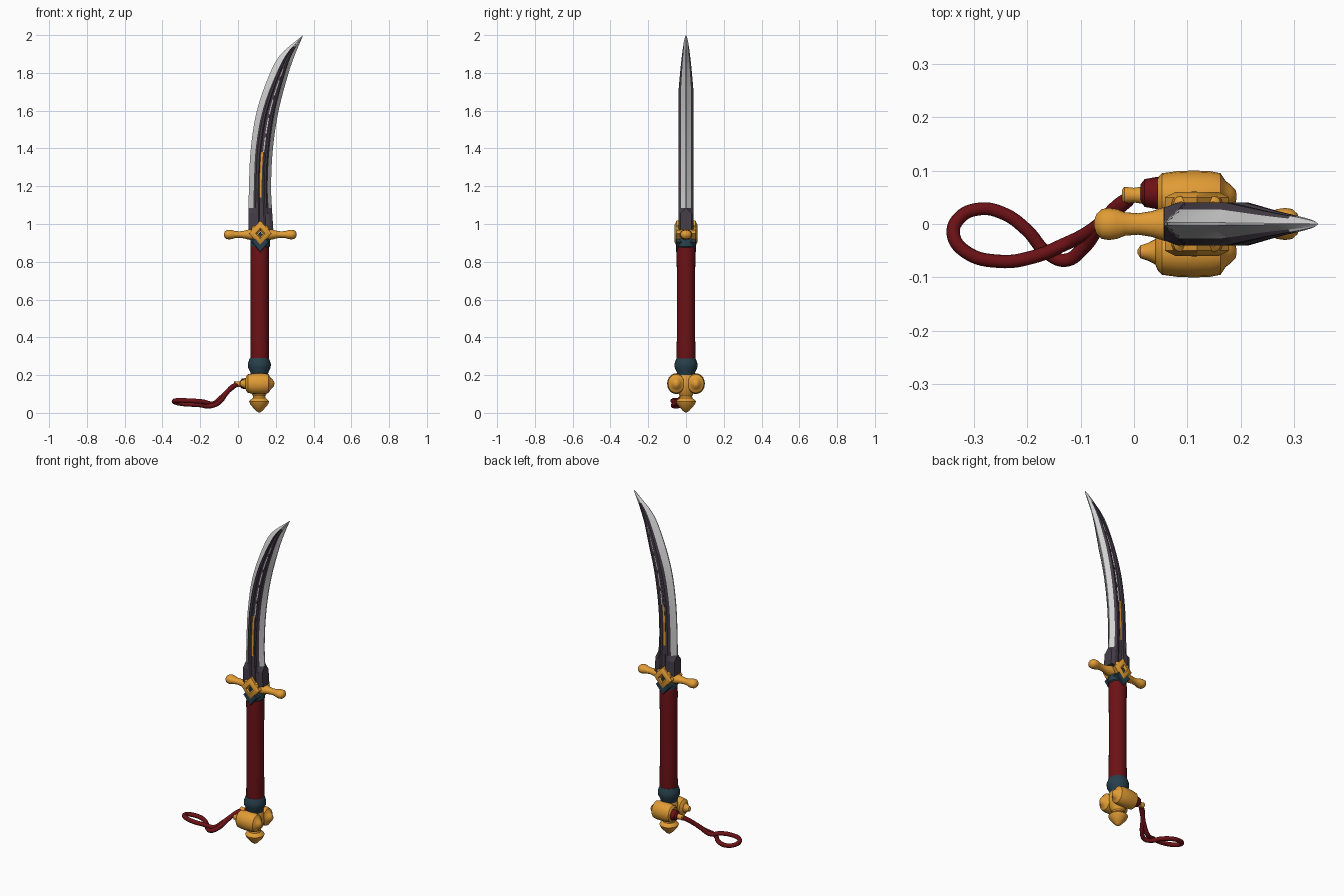
import bpy, bmesh, math
from mathutils import Vector, Matrix

cube = bpy.data.objects.get("Cube")
if cube:
    bpy.data.objects.remove(cube, do_unlink=True)


def material(name, rgb):
    m = bpy.data.materials.new(name)
    m.use_nodes = True
    m.diffuse_color = (*rgb, 1)
    node = next(n for n in m.node_tree.nodes if n.type == "BSDF_PRINCIPLED")
    node.inputs["Base Color"].default_value = (*rgb, 1)
    return m


gold = material("gold", (0.75, 0.33, 0.035))
red = material("dark red", (0.15, 0.006, 0.008))
teal = material("dark teal", (0.02, 0.05, 0.07))
steel_dark = material("dark steel", (0.06, 0.047, 0.065))
silver = material("silver", (0.64, 0.65, 0.64))


def finish(name, bm, mats, angle=35):
    bmesh.ops.recalc_face_normals(bm, faces=bm.faces)
    me = bpy.data.meshes.new(name)
    bm.to_mesh(me)
    bm.free()
    ob = bpy.data.objects.new(name, me)
    bpy.context.collection.objects.link(ob)
    for m in mats:
        me.materials.append(m)
    select(ob)
    bpy.ops.object.shade_smooth_by_angle(angle=math.radians(angle))
    return ob


def select(ob):
    bpy.ops.object.select_all(action="DESELECT")
    ob.select_set(True)
    bpy.context.view_layer.objects.active = ob


def lathe(name, profile, centre, mat, axis="Z", sides=24, scale=(1, 1, 1), closed=False):
    """Spin (radius, height) pairs about an axis through centre."""
    bm = bmesh.new()
    rings = []
    for r, h in profile:
        rings.append([bm.verts.new((r * math.cos(a), r * math.sin(a), h))
                      for a in (math.tau * i / sides for i in range(sides))])
    pairs = list(zip(rings, rings[1:]))
    if closed:
        pairs.append((rings[-1], rings[0]))
    else:
        bm.faces.new(rings[0])
        bm.faces.new(rings[-1])
    for a, b in pairs:
        for i in range(sides):
            j = (i + 1) % sides
            bm.faces.new((a[i], a[j], b[j], b[i]))
    turn = {"Z": Matrix(), "X": Matrix.Rotation(math.pi / 2, 4, "Y"),
            "Y": Matrix.Rotation(-math.pi / 2, 4, "X")}[axis]
    bmesh.ops.transform(bm, matrix=Matrix.Translation(centre) @ Matrix.Diagonal((*scale, 1)) @ turn,
                        verts=bm.verts)
    return finish(name, bm, [mat])


def sample(table, z):
    """Smooth interpolation through evenly informative (z, value) pairs."""
    n = len(table)
    for i in range(n - 1):
        (z0, a), (z1, b) = table[i], table[i + 1]
        if z <= z1:
            pz, pa = table[max(i - 1, 0)]
            nz, na = table[min(i + 2, n - 1)]
            m0, m1 = (b - pa) / (z1 - pz), (na - a) / (nz - z0)
            d, t = z1 - z0, (z - z0) / (z1 - z0)
            return ((2*t**3 - 3*t**2 + 1) * a + (t**3 - 2*t**2 + t) * d * m0
                    + (3*t**2 - 2*t**3) * b + (t**3 - t**2) * d * m1)
    return table[-1][1]


# Blade: lofted section with bevelled edges and a shallow groove
spine = [(0.97, .055), (1.2, .058), (1.4, .068), (1.6, .1), (1.8, .17), (1.9, .228), (2, .345)]
edge = [(0.97, .187), (1.08, .18), (1.2, .175), (1.4, .185), (1.6, .215), (1.8, .268), (1.9, .303), (2, .345)]
levels = [0.97, 1.055, 1.085] + [1.12 + 0.02 * i for i in range(44)] + [1.99]
bm = bmesh.new()
rows = []
for z in levels:
    l, r = sample(spine, z), sample(edge, z)
    w = r - l
    thick = min(1, ((2.0 - z) / 0.3) ** 0.6)
    base = z < 1.07
    bl, br = l + min(.026 + .02 * max(0, z - 1.4), w * .38), r - min(.018, w * .22)
    inner = br - bl
    half = [(l, .03 if base else .003), (bl, .04 if base else .027)]
    for f, y in ((.15, .04), (.32, .04), (.40, .034), (.56, .034), (.66, .034), (.76, .04), (.88, .04)):
        half.append((bl + f * inner, y))
    half += [(br, .04 if base else .027), (r, .03 if base else .003)]
    ring = [(x, -y * thick) for x, y in half] + [(x, y * thick) for x, y in reversed(half)]
    rows.append([bm.verts.new((x, y, z)) for x, y in ring])
count = len(rows[0])
last = count // 2 - 1
for k, (a, b) in enumerate(zip(rows, rows[1:])):
    zm = (levels[k] + levels[k + 1]) / 2
    for i in range(count):
        j = (i + 1) % count
        f = bm.faces.new((a[i], a[j], b[j], b[i]))
        col = i if i < last else count - 2 - i
        if zm > 1.07 and (i in (last, count - 1) or col in (0, last - 1) or zm > 1.94):
            f.material_index = 1
        elif col == 4 and 1.14 < zm < 1.38:
            f.material_index = 2
        elif col == 5 and 1.36 < zm < 1.82 and k % 5:
            f.material_index = 1
tip = bm.verts.new((.345, 0, 2))
for i in range(count):
    bm.faces.new((rows[-1][i], rows[-1][(i + 1) % count], tip)).material_index = 1
bm.faces.new(rows[0])
finish("blade", bm, [steel_dark, silver, gold], 20)

# Guard: pierced diamond block with a raised rim and two knobbed arms
C = .118
lathe("guard_diamond", [(.012, -.05), (.025, -.06), (.04, -.06), (.06, -.05), (.06, -.028), (.05, 0),
                        (.06, .028), (.06, .05), (.04, .06), (.025, .06), (.012, .05)],
      (C, 0, .95), gold, "Y", 4, (1, 1, 1.15), closed=True)
for side, name in ((-1, "right"), (1, "left")):
    arm = [(.034, .035), (.032, .06), (.024, .085), (.02, .11), (.022, .135), (.028, .15),
           (.03, .165), (.028, .178), (.019, .188), (.005, .193)]
    lathe(name + "_guard_arm", [(r, side * h) for r, h in arm], (C, 0, .944), gold, "X",
          20, (1, 1, .85))
for s, name in ((-1, "front"), (1, "back")):
    for e in (-1, 1):
        lathe(name + "_guard_boss", [(.004, -.028), (.014, -.02), (.018, 0), (.014, .02), (.004, .028)],
              (C + e * .03, s * .038, .965), gold, sides=12)

# Grip with teal collars
lathe("upper_collar", [(.044, .875), (.051, .882), (.051, .915), (.044, .925)], (C, 0, 0), teal)
lathe("collar_points", [(.05, -.054), (.055, -.05), (.055, .05), (.05, .054)],
      (C, 0, .905), teal, "Y", 4, (.85, 1, 1))
lathe("grip", [(.047, .27), (.05, .3), (.048, .45), (.048, .7), (.05, .85), (.047, .905)],
      (.115, 0, 0), red)
lathe("lower_collar", [(.045, .2), (.048, .215), (.06, .24), (.061, .26), (.054, .28), (.05, .29)],
      (.113, 0, 0), teal)

# Pommel: core, twin barrels lying side to side, pointed finial
P = .112
lathe("pommel_core", [(.03, .085), (.045, .11), (.055, .15), (.05, .19), (.04, .212)], (P, 0, 0), gold)
barrel = [(.034, -.068), (.043, -.06), (.047, -.03), (.048, 0), (.047, .03), (.043, .05),
          (.034, .056), (.028, .06), (.022, .068), (.012, .078), (.004, .08)]
nub = [(.004, -.105), (.012, -.1), (.017, -.085), (.024, -.072)]
lathe("front_barrel", nub + barrel, (P, -.052, .155), gold, "X", 20, (1, 1, 1.15))
lathe("back_barrel", barrel, (P, .052, .155), gold, "X", 20, (1, 1, 1.15))
lathe("finial", [(.004, .002), (.016, .01), (.03, .025), (.047, .045), (.053, .06), (.047, .068),
                 (.034, .078), (.031, .095), (.04, .11)], (P, 0, 0), gold)

# Cord with its mount
lathe("cord_mount", [(.016, -.03), (.026, -.022), (.03, 0), (.03, .02)], (.042, .058, .155), red, "X", 16)
lathe("cord_ferrule", [(.011, -.022), (.016, -.018), (.014, 0), (.017, .018), (.012, .024)],
      (0, .054, .152), gold, "X", 14)


def cord(name, points, radius):
    cu = bpy.data.curves.new(name, "CURVE")
    cu.dimensions = "3D"
    cu.bevel_depth = radius
    cu.bevel_resolution = 3
    cu.use_fill_caps = True
    cu.resolution_u = 8
    sp = cu.splines.new("BEZIER")
    sp.bezier_points.add(len(points) - 1)
    for bp, p in zip(sp.bezier_points, points):
        bp.co = Vector(p)
        bp.handle_left_type = bp.handle_right_type = "AUTO"
    cu.materials.append(red)
    ob = bpy.data.objects.new(name, cu)
    bpy.context.collection.objects.link(ob)
    select(ob)
    bpy.ops.object.convert(target="MESH")
    bpy.ops.object.shade_smooth_by_angle(angle=math.radians(50))


cord("cord_loop", [(.0, .054, .152), (-.03, .035, .138), (-.065, -.005, .1), (-.095, -.045, .06),
                   (-.13, -.068, .04), (-.165, -.052, .036), (-.2, -.012, .042), (-.245, .02, .045),
                   (-.29, .028, .048), (-.328, .01, .055), (-.338, -.02, .062), (-.315, -.052, .066),
                   (-.25, -.07, .064), (-.19, -.062, .06), (-.13, -.038, .05), (-.09, -.018, .08),
                   (-.05, .012, .118), (-.01, .045, .15)], .0125)
